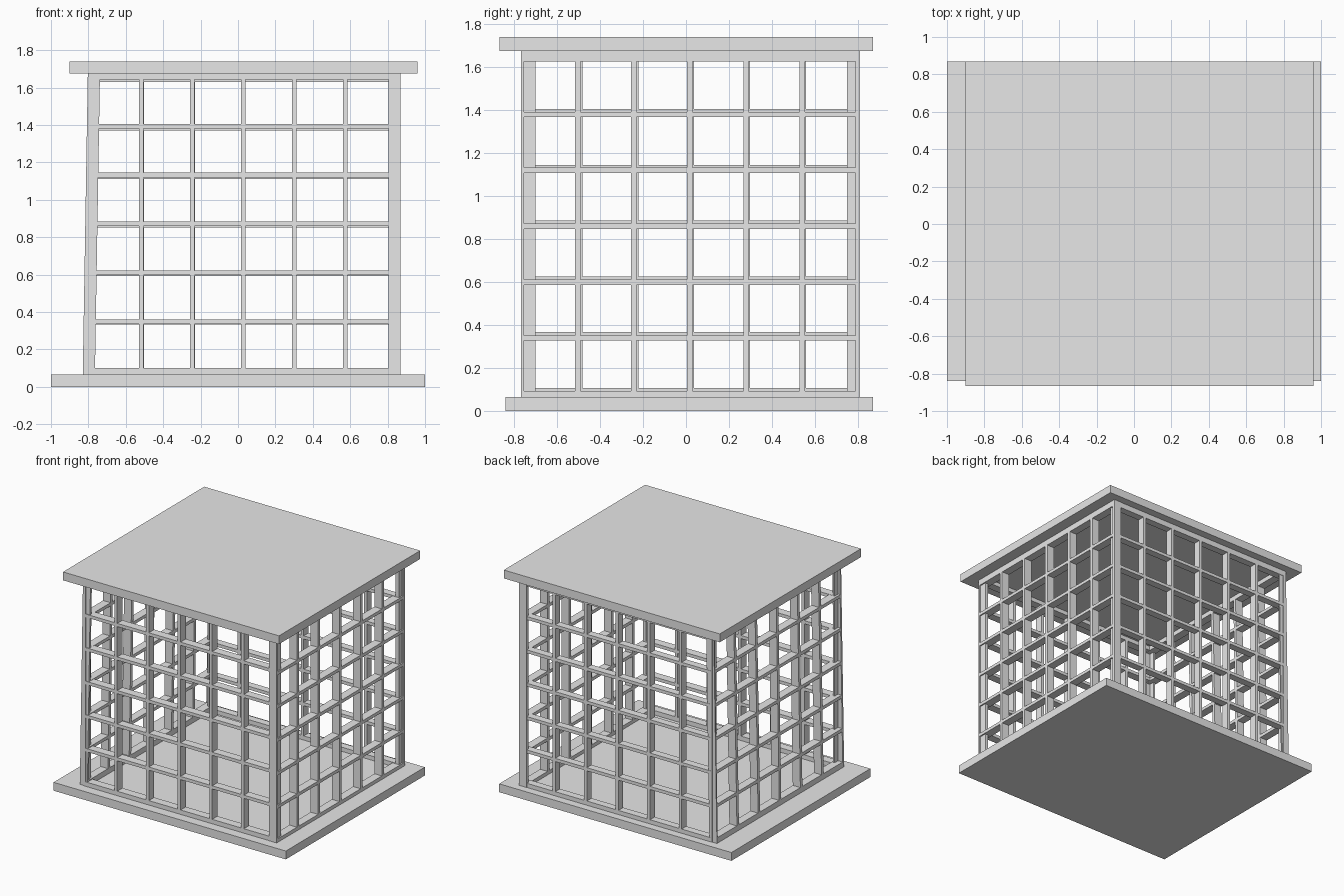
import bpy
import bmesh
from mathutils import Vector

cube = bpy.data.objects.get("Cube")
if cube:
    bpy.data.objects.remove(cube, do_unlink=True)

grey = bpy.data.materials.new("plain_grey")
grey.use_nodes = True
colour = (0.8, 0.8, 0.8, 1)
grey.diffuse_color = colour
grey.node_tree.nodes["Principled BSDF"].inputs["Base Color"].default_value = colour


def add_box(bm, lo, hi):
    lo, hi = Vector(lo), Vector(hi)
    mid, size = (lo + hi) / 2, hi - lo
    for v in bmesh.ops.create_cube(bm, size=1)["verts"]:
        v.co = mid + v.co * size


def finish(bm, name):
    mesh = bpy.data.meshes.new(name)
    bm.to_mesh(mesh)
    bm.free()
    mesh.materials.append(grey)
    obj = bpy.data.objects.new(name, mesh)
    bpy.context.collection.objects.link(obj)
    return obj


def slab(name, lo, hi):
    bm = bmesh.new()
    add_box(bm, lo, hi)
    finish(bm, name)


FLOOR, CEILING = 0.065, 1.675
BAR = 0.025
CELLS = 6


def lattice(name, along_x, span, depth, first, last, low, high, lean=0):
    """Wall of crossed slats; first/last and low/high are the outer slat centres."""
    bm = bmesh.new()

    def bar(a0, a1, z0, z1):
        if along_x:
            add_box(bm, (a0, depth[0], z0), (a1, depth[1], z1))
        else:
            add_box(bm, (depth[0], a0, z0), (depth[1], a1, z1))

    for i in range(CELLS + 1):
        # Outer slats reach to the rim of the wall
        a = first + (last - first) * i / CELLS
        a0 = span[0] if i == 0 else a - BAR / 2
        a1 = span[1] if i == CELLS else a + BAR / 2
        bar(a0, a1, FLOOR, CEILING)
        z = low + (high - low) * i / CELLS
        z0 = FLOOR if i == 0 else z - BAR / 2
        z1 = CEILING if i == CELLS else z + BAR / 2
        bar(span[0], span[1], z0, z1)
    # Slight tilt of a wall that is not quite upright
    for v in bm.verts:
        v.co.x += lean * (v.co.z - FLOOR) / (CEILING - FLOOR)
    finish(bm, name)


# Floor and roof boards
slab("base_board", (-1, -0.84, 0), (1, 0.87, FLOOR))
slab("roof_board", (-0.9, -0.867, CEILING), (0.96, 0.87, 1.74))

# Four lattice walls
lattice("front_lattice", True, (-0.79, 0.86), (-0.765, -0.70),
        -0.79, 0.847, 0.087, 1.655)
lattice("back_lattice", True, (-0.79, 0.86), (0.75, 0.808),
        -0.788, 0.845, 0.085, 1.643)
lattice("left_lattice", False, (-0.767, 0.81), (0.805, 0.87),
        -0.766, 0.802, 0.08, 1.64)
lattice("right_lattice", False, (-0.76, 0.805), (-0.83, -0.765),
        -0.755, 0.806, 0.095, 1.652, lean=0.027)
